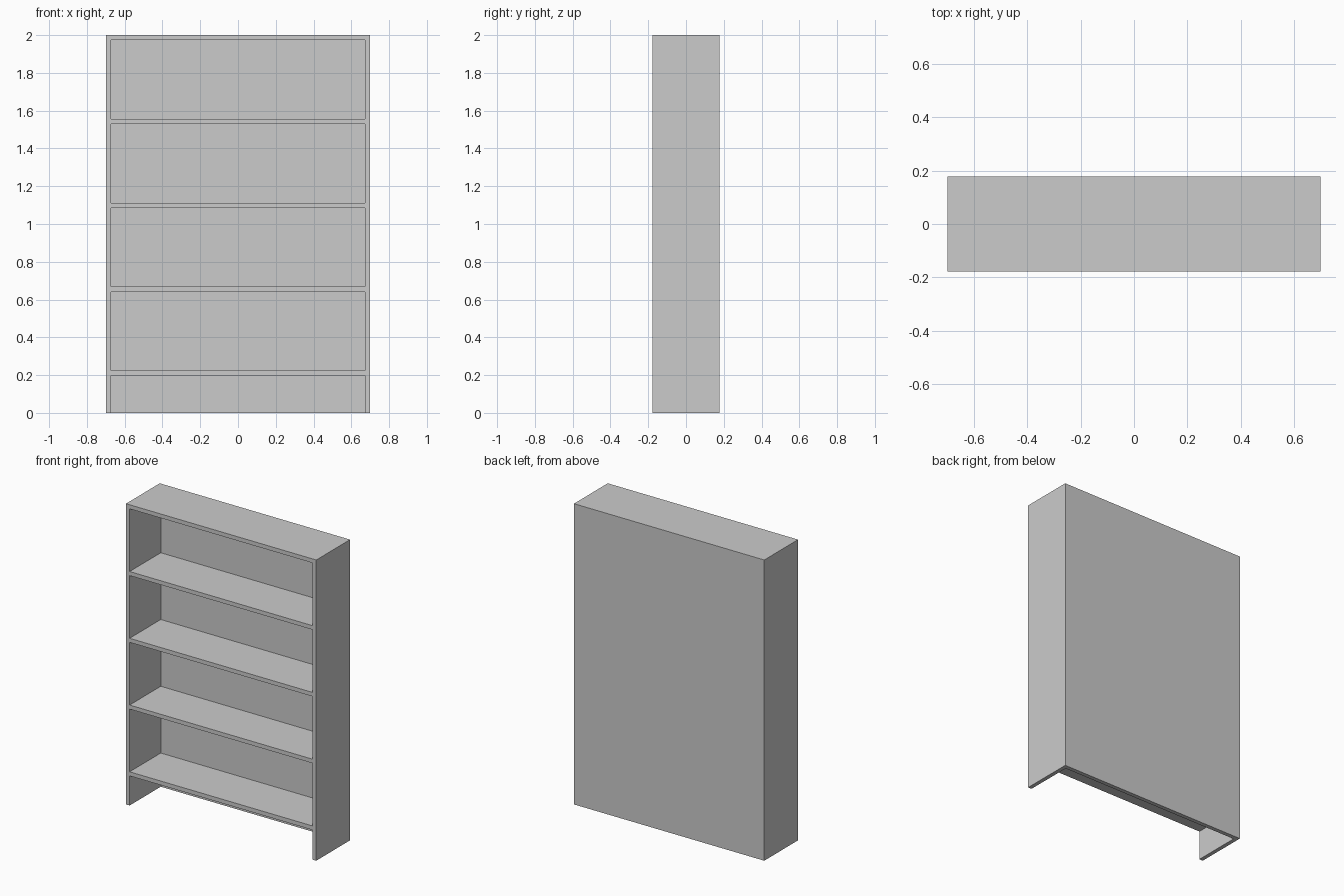
import bpy
import bmesh
from mathutils import Matrix, Vector

if "Cube" in bpy.data.objects:
    bpy.data.objects.remove(bpy.data.objects["Cube"])

WIDTH, DEPTH, HEIGHT = 1.4, 0.355, 2.0
BOARD = 0.027          # board thickness
BACK = 0.028           # back panel thickness
KICK = 0.197           # height of the open base
BAYS = 4


def add_box(bm, lo, hi):
    lo, hi = Vector(lo), Vector(hi)
    size = Matrix.Diagonal((*(hi - lo), 1))
    bmesh.ops.create_cube(bm, size=1, matrix=Matrix.Translation((lo + hi) / 2) @ size)


def make_object(name, boxes):
    bm = bmesh.new()
    for lo, hi in boxes:
        add_box(bm, lo, hi)
    mesh = bpy.data.meshes.new(name)
    bm.to_mesh(mesh)
    bm.free()
    obj = bpy.data.objects.new(name, mesh)
    bpy.context.collection.objects.link(obj)
    return obj


# Solid outer block of the bookcase
bookcase = make_object("bookcase", [((-WIDTH / 2, -DEPTH / 2, 0),
                                     (WIDTH / 2, DEPTH / 2, HEIGHT))])

# Open base and equal bays, leaving sides, shelves, top and back
inner_x = WIDTH / 2 - BOARD
front, rear = -DEPTH / 2 - 0.1, DEPTH / 2 - BACK
pitch = (HEIGHT - BOARD - KICK) / BAYS
spans = [(-0.1, KICK)]
spans += [(KICK + i * pitch + BOARD, KICK + (i + 1) * pitch) for i in range(BAYS)]
cutter = make_object("bay_cutter", [((-inner_x, front, a), (inner_x, rear, b))
                                    for a, b in spans])
cutter.hide_render = True
cutter.display_type = 'WIRE'

# Carve the bays and apply
cut = bookcase.modifiers.new("bays", 'BOOLEAN')
cut.operation = 'DIFFERENCE'
cut.solver = 'EXACT'
cut.object = cutter
bpy.context.view_layer.objects.active = bookcase
bookcase.select_set(True)
bpy.ops.object.modifier_apply(modifier=cut.name)
bpy.data.objects.remove(cutter)
